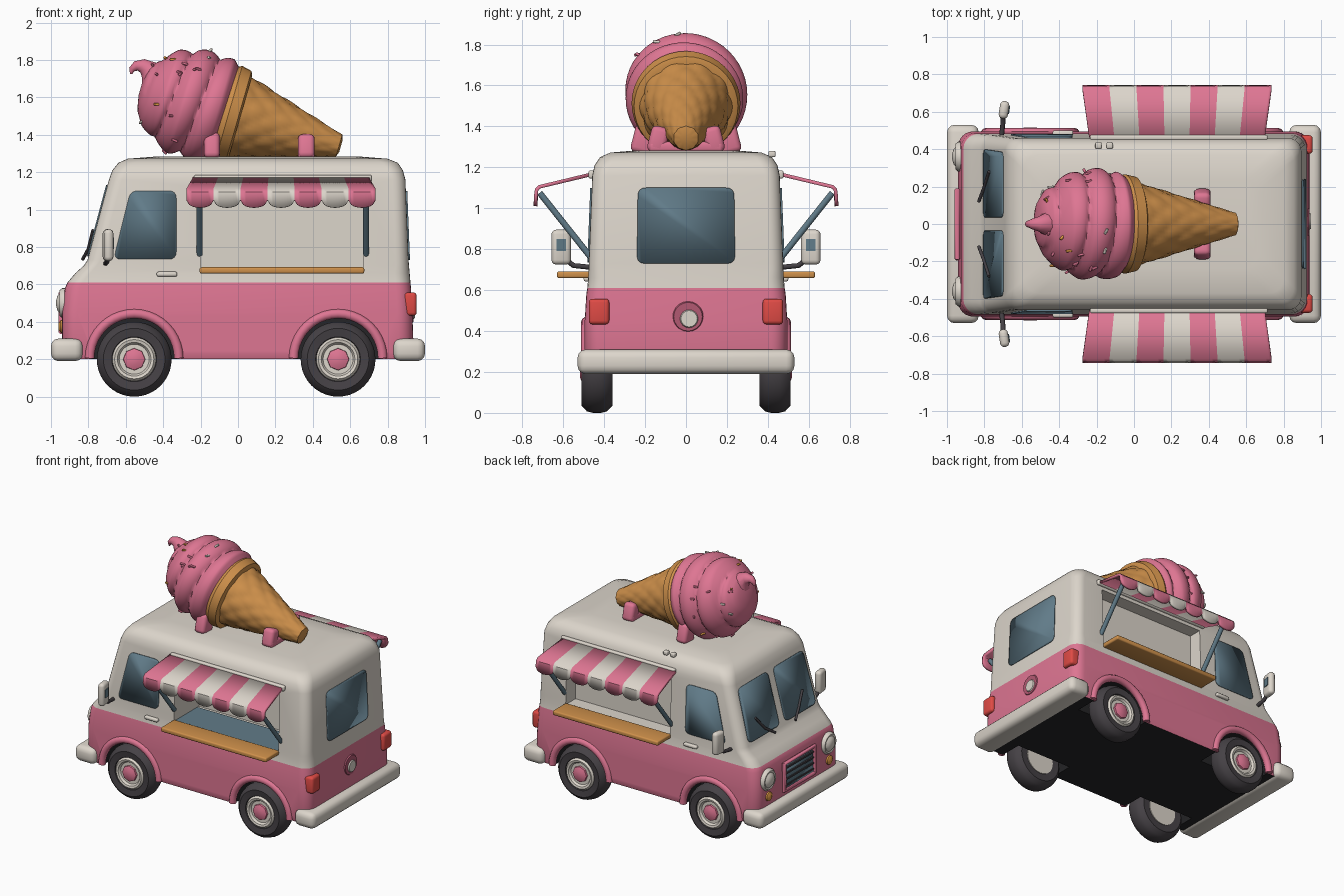
import bpy, bmesh, math, random
from mathutils import Vector, Matrix
from math import pi, sin, cos

if "Cube" in bpy.data.objects:
    bpy.data.objects.remove(bpy.data.objects["Cube"])

random.seed(4)
COLOURS = {
    "cream_white": (0.72, 0.67, 0.60), "pink": (0.73, 0.18, 0.29), "dark_underside": (0.018, 0.018, 0.02),
    "glass_blue": (0.12, 0.20, 0.25), "waffle_tan": (0.62, 0.28, 0.07), "tyre_grey": (0.06, 0.053, 0.06),
    "light_red": (0.74, 0.07, 0.06), "deep_pink": (0.45, 0.10, 0.17), "amber": (0.75, 0.33, 0.06)}
MAT = {}
for n, c in COLOURS.items():
    MAT[n] = bpy.data.materials.new(n)
    MAT[n].diffuse_color = (*c, 1)


def finish(name, bm, mats, angle=40):
    bmesh.ops.recalc_face_normals(bm, faces=bm.faces)
    me = bpy.data.meshes.new(name)
    bm.to_mesh(me)
    bm.free()
    ob = bpy.data.objects.new(name, me)
    bpy.context.collection.objects.link(ob)
    for m in mats:
        me.materials.append(MAT[m])
    activate(ob)
    bpy.ops.object.shade_smooth_by_angle(angle=math.radians(angle))
    return ob


def activate(ob):
    bpy.ops.object.select_all(action='DESELECT')
    ob.select_set(True)
    bpy.context.view_layer.objects.active = ob


def modify(ob, kind, **props):
    m = ob.modifiers.new(kind.lower(), kind)
    for k, v in props.items():
        setattr(m, k, v)
    activate(ob)
    bpy.ops.object.modifier_apply(modifier=m.name)


def loft_bm(rings):
    bm = bmesh.new()
    vs = [[bm.verts.new(p) for p in r] for r in rings]
    n = len(vs[0])
    for a, b in zip(vs, vs[1:]):
        for i in range(n):
            bm.faces.new((a[i], a[(i + 1) % n], b[(i + 1) % n], b[i]))
    bm.faces.new(vs[0])
    bm.faces.new(vs[-1])
    return bm


def lathe(name, profile, mtx, mat, segs=32, rfun=None, angle=40):
    rings = []
    for r, t in profile:
        ths = [2 * pi * i / segs for i in range(segs)]
        rs = [rfun(r, t, th) if rfun else r for th in ths]
        rings.append([mtx @ Vector((q * cos(th), q * sin(th), t)) for q, th in zip(rs, ths)])
    return finish(name, loft_bm(rings), [mat], angle)


def box(name, c, size, mat, bevel=0.0, rot=None):
    bm = bmesh.new()
    bmesh.ops.create_cube(bm, size=1)
    bmesh.ops.scale(bm, vec=size, verts=bm.verts)
    if bevel:
        bmesh.ops.bevel(bm, geom=bm.edges[:], offset=bevel, segments=3, profile=0.5, affect='EDGES')
    bm.transform(Matrix.Translation(c) @ (rot or Matrix()))
    return finish(name, bm, [mat])


def tube(name, pts, radius, mat, radii=None):
    cu = bpy.data.curves.new(name, 'CURVE')
    cu.dimensions, cu.bevel_depth, cu.bevel_resolution, cu.use_fill_caps = '3D', radius, 3, True
    sp = cu.splines.new('POLY')
    sp.points.add(len(pts) - 1)
    for i, (p, q) in enumerate(zip(sp.points, pts)):
        p.co = (*q, 1)
        p.radius = radii[i] if radii else 1
    ob = bpy.data.objects.new(name, cu)
    bpy.context.collection.objects.link(ob)
    cu.materials.append(MAT[mat])
    activate(ob)
    bpy.ops.object.convert(target='MESH')
    bpy.ops.object.shade_smooth_by_angle(angle=math.radians(50))


def plate(name, corners, mat, r=0.04):
    """Thin panel with rounded corners."""
    cs = [Vector(c) for c in corners]
    bm, vs = bmesh.new(), []
    for i, c in enumerate(cs):
        a = c + (cs[i - 1] - c).normalized() * r
        b = c + (cs[(i + 1) % len(cs)] - c).normalized() * r
        for k in range(5):
            u = k / 4
            vs.append(bm.verts.new(a * (1 - u) ** 2 + c * 2 * u * (1 - u) + b * u * u))
    bm.faces.new(vs)
    ob = finish(name, bm, [mat], 30)
    modify(ob, 'SOLIDIFY', thickness=0.009, offset=0)


def lerp(table, x):
    for a, b in zip(table, table[1:]):
        if x <= b[0]:
            u = (x - a[0]) / (b[0] - a[0])
            return [p + (q - p) * u for p, q in zip(a[1:], b[1:])]
    return table[-1][1:]


# Van body: rounded rectangles lofted upward (z, x front, x back, half width, corner radius)
BODY = [(.2, -.93, .93, .485, .08), (.23, -.94, .94, .495, .08), (.45, -.94, .932, .495, .08),
        (.58, -.925, .925, .487, .08), (.61, -.912, .922, .482, .08), (.66, -.87, .918, .478, .08),
        (.70, -.825, .914, .476, .07), (.73, -.805, .912, .475, .07), (1.16, -.69, .895, .458, .07),
        (1.21, -.672, .882, .447, .08), (1.25, -.64, .855, .42, .08), (1.272, -.59, .80, .37, .08),
        (1.283, -.45, .66, .24, .08)]
rings = []
for z, x0, x1, w, r in BODY:
    ring = []
    for cx, cy, a0 in ((x1 - r, w - r, 0), (x0 + r, w - r, 1), (x0 + r, r - w, 2), (x1 - r, r - w, 3)):
        for k in range(7):
            a = (a0 + k / 6) * pi / 2
            ring.append((cx + r * cos(a), cy + r * sin(a), z))
    rings.append(ring)
bm = loft_bm(rings)
slots = ["cream_white", "pink", "dark_underside"]
for f in bm.faces:
    z = f.calc_center_median().z
    f.material_index = 2 if z < .201 else 1 if z < .61 else 0
body = finish("van_body", bm, slots)


def cut(cutter, index):
    cutter.data.materials.clear()
    for s in slots:
        cutter.data.materials.append(MAT[s])
    for p in cutter.data.polygons:
        p.material_index = index
    cutter.hide_render = True
    modify(body, 'BOOLEAN', object=cutter, operation='DIFFERENCE', solver='EXACT')
    bpy.data.objects.remove(cutter)


# Wheel wells and serving hatches
AXLES = (-.555, .535)
for s in (-1, 1):
    turn = Matrix.Rotation(-s * pi / 2, 4, 'X')
    for x in AXLES:
        cut(lathe("well_cutter", [(.228, 0), (.228, .4)], Matrix.Translation((x, s * .32, .2)) @ turn, "pink"), 2)
    depth = .3 if s < 0 else .12
    cut(box("hatch_cutter", (.235, s * (.6 - (depth + .12) / 2), .9), (.87, depth + .12, .44), "pink"), 0)
activate(body)
bpy.ops.object.shade_smooth_by_angle(angle=math.radians(35))
box("hatch_floor", (.235, -.335, .682), (.86, .26, .006), "glass_blue")


def side(x, s, z):
    return (x, s * (lerp(BODY, z)[2] + .003), z)


def front(y, z):
    return (lerp(BODY, z)[0] - .003, y, z)


def back(y, z):
    return (lerp(BODY, z)[1] + .003, y, z)


# Windows
for s in (-1, 1):
    plate("door_window", [side(-.665, s, .735), side(-.33, s, .735), side(-.33, s, 1.10), side(-.575, s, 1.10)], "glass_blue")
    plate("windscreen_pane", [front(s * .035, .75), front(s * .4, .75), front(s * .385, 1.13), front(s * .035, 1.13)], "glass_blue")
    tube("wiper", [(-.83, s * .12, .735), (-.80, s * .20, .79), (-.775, s * .28, .89)], .009, "tyre_grey")
plate("rear_window", [back(-.24, .73), back(.24, .73), back(.235, 1.10), back(-.235, 1.10)], "glass_blue")

# Bumpers
for x in (-.915, .915):
    box("bumper", (x, 0, .25), (.17, 1.06, .12), "cream_white", .04)

# Grille
plate("grille", [front(-.17, .36), front(.17, .36), front(.17, .54), front(-.17, .54)], "glass_blue", .02)
tube("grille_frame", [(-.945, y, z) for y, z in ((-.18, .35), (.18, .35), (.18, .55), (-.18, .55), (-.18, .35))], .016, "pink")
for i in range(4):
    box("grille_slat", (-.945, 0, .385 + .043 * i), (.012, .33, .012), "tyre_grey")

# Rear badge disc
turn = Matrix.Rotation(pi / 2, 4, 'Y')
lathe("rear_ring", [(.075, 0), (.07, .008)], Matrix.Translation((.93, .01, .47)) @ turn, "deep_pink", 20)
lathe("rear_disc", [(.048, 0), (.04, .014)], Matrix.Translation((.932, .015, .46)) @ turn, "cream_white", 16)

# Parts repeated on each side
for s in (-1, 1):
    out = Matrix.Rotation(-s * pi / 2, 4, 'X')
    # Wheels and fenders
    for x in AXLES:
        m = Matrix.Translation((x, s * .435, .2)) @ out
        lathe("tyre", [(.10, -.07), (.165, -.075), (.192, -.05), (.2, -.02), (.2, .02), (.192, .05), (.165, .075),
                       (.12, .068), (.11, .05)], m, "tyre_grey", 40)
        lathe("wheel_rim", [(.112, -.076), (.118, .06), (.105, .076), (.09, .072), (.08, .056), (.05, .056)], m, "cream_white")
        lathe("hub_cap", [(.06, .05), (.058, .07), (.03, .082)], m, "pink", 8)
        arc = [(x + .238 * cos(pi * i / 20), s * .487, .205 + .238 * sin(pi * i / 20)) for i in range(21)]
        tube("wheel_fender", arc, .026, "pink")
    # Lights
    look = Matrix.Rotation(-pi / 2, 4, 'Y')
    lathe("headlight", [(.08, 0), (.08, .025), (.068, .04), (.055, .036), (.04, .05), (.015, .057)],
          Matrix.Translation((-.915, s * .36, .50)) @ look, "cream_white", 24)
    lathe("indicator", [(.035, 0), (.033, .02), (.015, .03)], Matrix.Translation((-.93, s * .36, .375)) @ look, "amber", 16)
    box("tail_light", (.905, s * .425, .495), (.1, .1, .125), "light_red", .018)
    # Door handle and wing mirror
    box("door_handle", (-.38, s * .485, .655), (.11, .03, .026), "cream_white", .01)
    tilt = Matrix.Rotation(-s * .15, 4, 'Z')
    box("mirror_housing", (-.695, s * .61, .81), (.05, .095, .17), "cream_white", .022, tilt)
    box("mirror_glass", (-.668, s * .61, .82), (.006, .045, .06), "glass_blue", 0, tilt)
    tube("mirror_arm", [(-.71, s * .45, .71), (-.70, s * .55, .72), (-.70, s * .6, .76)], .013, "tyre_grey")
    # Serving counter and hatch header
    box("serving_counter", (.235, s * .55, .675), (.88, .16, .034), "waffle_tan", .01)
    box("hatch_header", (.24, s * .462, 1.165), (.95, .03, .04), "cream_white", .01)
    for x in (-.205, .685):
        tube("awning_strut", [(x, s * .465, .76), (x, s * .715, 1.075)], .016, "glass_blue")
    # Striped awning with scalloped edge
    bm = bmesh.new()
    for k in range(7):
        cols = []
        for j in range(11):
            u = (k + j / 10) / 7
            xi, xo = -.24 + .94 * u, -.275 + 1.01 * u
            drop = 1.05 - .04 * math.sqrt(max(0, 1 - (j / 5 - 1) ** 2))
            cols.append([bm.verts.new(p) for p in ((xi, s * .465, 1.165), (xo, s * .715, 1.105), (xo, s * .73, 1.09), (xo, s * .735, drop))])
        for a, b in zip(cols, cols[1:]):
            for i in range(3):
                bm.faces.new((a[i], b[i], b[i + 1], a[i + 1])).material_index = k % 2
    bmesh.ops.remove_doubles(bm, verts=bm.verts, dist=.0005)
    awning = finish("awning", bm, ["pink", "cream_white"])
    modify(awning, 'SOLIDIFY', thickness=.018, offset=0)
    # Roof brackets under the cone
    box("front_bracket", (-.14, s * .2, 1.335), (.085, .12, .14), "pink", .025, Matrix.Rotation(s * .25, 4, 'X'))
    box("rear_bracket", (.365, s * .135, 1.335), (.09, .09, .13), "pink", .025, Matrix.Rotation(s * .25, 4, 'X'))
box("rear_bracket_bar", (.365, 0, 1.3), (.09, .36, .05), "pink", .015)
for x in (-.19, -.13):
    box("roof_marker", (x, .42, 1.265), (.035, .035, .03), "cream_white", .008)

# Waffle cone lying on the roof
axis = Vector((-cos(.28), 0, sin(.28)))
CONE = Matrix.Translation((-.06, 0, 1.515)) @ axis.to_track_quat('Z', 'Y').to_matrix().to_4x4()


def waffle(r, t, th):
    return r * (1 + .06 * math.sqrt(abs(sin(5 * th + 20 * t) * sin(5 * th - 20 * t))))


lathe("waffle_cone", [(.03, -.635)] + [(.058 + .178 * i / 40, -.625 + .625 * i / 40) for i in range(41)],
      CONE, "waffle_tan", 60, waffle, 30)
lathe("cone_rim", [(.23, -.075), (.254, -.065), (.266, -.01), (.25, .02)], CONE, "waffle_tan", 40)

# Swirled ice cream
SCOOP = [(0, .25), (.04, .283), (.12, .295), (.24, .29), (.34, .25), (.42, .185), (.465, .12), (.48, .04)]


def swirl(r, t, th):
    return r * (.87 + .15 * abs(sin(pi * (t / .15 + th / (2 * pi)))) ** .6)


lathe("ice_cream", [(lerp(SCOOP, .48 * i / 48)[0], .48 * i / 48) for i in range(49)], CONE, "pink", 48, swirl, 60)
tube("ice_cream_curl", [(-.41, 0, 1.62), (-.445, 0, 1.70), (-.475, 0, 1.745), (-.51, 0, 1.768), (-.545, 0, 1.768),
                        (-.567, 0, 1.75), (-.572, 0, 1.725)], .1, "pink", [1.1, .8, .58, .4, .28, .18, .06])

# Sprinkles
for i in range(26):
    t, th = random.uniform(.16, .45), random.uniform(0, 2 * pi)
    r = swirl(lerp(SCOOP, t)[0], t, th) + .003
    p = CONE @ Vector((r * cos(th), r * sin(th), t))
    rot = Matrix.Rotation(random.uniform(0, pi), 4, Vector((random.random(), random.random(), random.random())).normalized())
    box("sprinkle", p, (.034, .013, .013), ("pink", "cream_white", "pink", "amber", "pink")[i % 5], .004, rot)

for m in bpy.data.materials:
    if m.users and not m.is_grease_pencil:
        m.use_nodes = True
        m.node_tree.nodes["Principled BSDF"].inputs["Base Color"].default_value = m.diffuse_color
